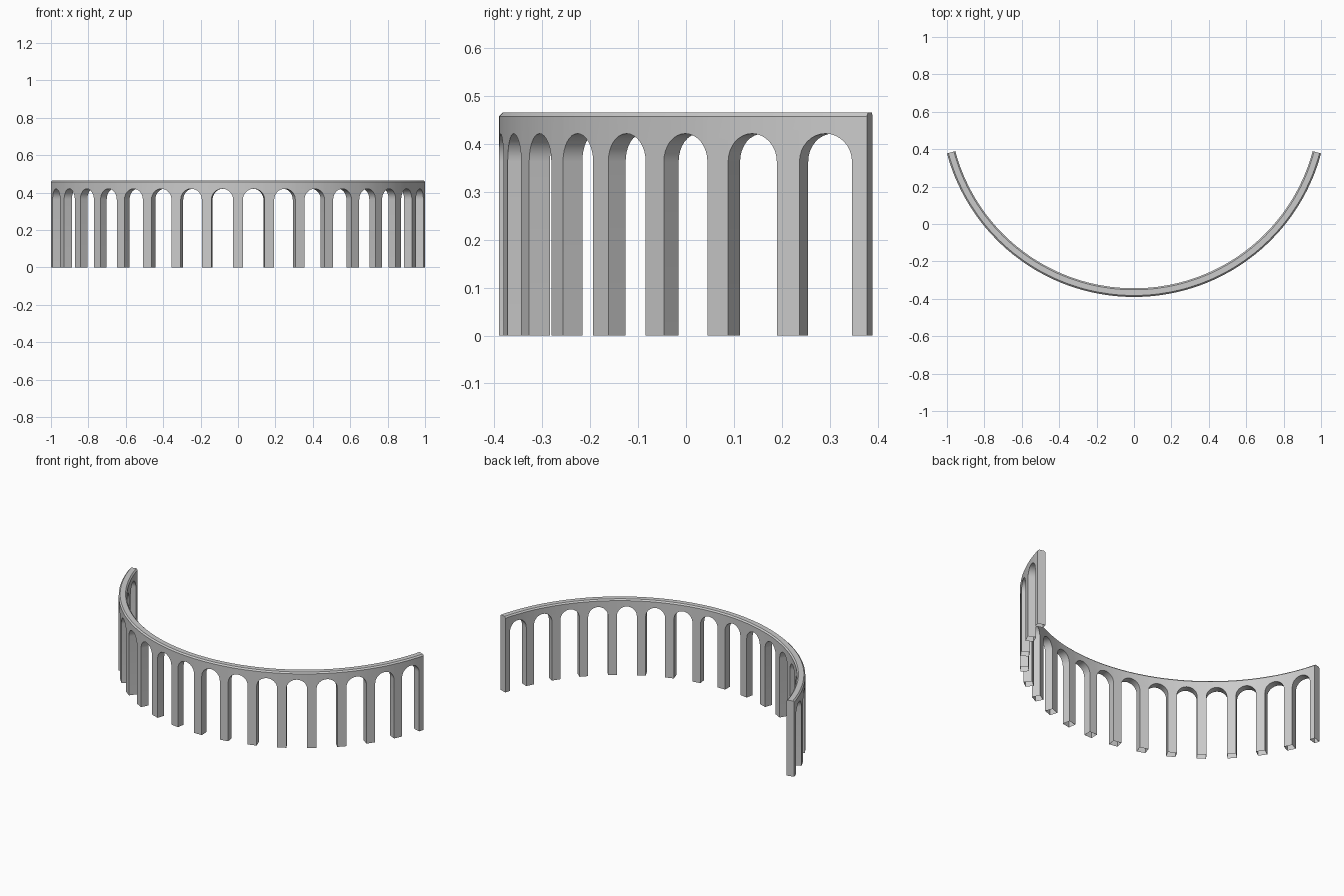
import bpy, bmesh
from math import sin, cos, pi, radians, degrees

if "Cube" in bpy.data.objects:
    bpy.data.objects.remove(bpy.data.objects["Cube"])

R_OUT, R_IN, CY = 1.0353, 0.989, 0.6453     # plan arc
END, STEP, BAYS = 75.0, 9.33, 16            # degrees
HALF_OPEN = 3.225                           # half width of an opening, degrees
TOP, CROWN, CH = 0.465, 0.421, 0.008        # heights and top chamfer
SPRING = CROWN - R_OUT * radians(HALF_OPEN)
SHOULDER = TOP - CH
SEG = 16

bm = bmesh.new()


def pt(r, deg, z):
    t = radians(deg)
    return bm.verts.new((r * sin(t), CY - r * cos(t), z))


def quad(*pts):
    bm.faces.new([pt(*p) for p in pts])


def walls(a, za, b, zb, ztop_a, ztop_b):
    """Outer and inner wall panels between two angles."""
    for r in (R_OUT, R_IN):
        quad((r, a, za), (r, b, zb), (r, b, ztop_b), (r, a, ztop_a))


def coping(a, b):
    """Flat top with chamfered edges."""
    section = [(R_OUT, SHOULDER), (R_OUT - CH, TOP), (R_IN + CH, TOP), (R_IN, SHOULDER)]
    for (r0, z0), (r1, z1) in zip(section, section[1:]):
        quad((r0, a, z0), (r0, b, z0), (r1, b, z1), (r1, a, z1))


def across(a, za, b, zb):
    """Reveal or arch soffit through the wall thickness."""
    quad((R_OUT, a, za), (R_OUT, b, zb), (R_IN, b, zb), (R_IN, a, za))


# Piers (open at the foot)
for i in range(BAYS + 1):
    c = (i - BAYS / 2) * STEP
    hp = STEP / 2 - HALF_OPEN
    a, b = max(c - hp, -END), min(c + hp, END)
    walls(a, 0, b, 0, SPRING, SPRING)
    walls(a, SPRING, b, SPRING, SHOULDER, SHOULDER)
    coping(a, b)
    across(a, 0, a, SPRING)
    across(b, 0, b, SPRING)

# Round arches between the piers
for i in range(BAYS):
    c = (i + 0.5 - BAYS / 2) * STEP
    arch = [(c - HALF_OPEN * cos(pi * k / SEG),
             SPRING + (CROWN - SPRING) * sin(pi * k / SEG)) for k in range(SEG + 1)]
    for (a, za), (b, zb) in zip(arch, arch[1:]):
        walls(a, za, b, zb, SHOULDER, SHOULDER)
        coping(a, b)
        across(a, za, b, zb)

# End walls above the springing line
for e in (-END, END):
    quad((R_OUT, e, SPRING), (R_OUT, e, SHOULDER), (R_IN, e, SHOULDER), (R_IN, e, SPRING))
    quad((R_OUT, e, SHOULDER), (R_OUT - CH, e, TOP), (R_IN + CH, e, TOP), (R_IN, e, SHOULDER))

bmesh.ops.remove_doubles(bm, verts=bm.verts[:], dist=0.0001)
bmesh.ops.recalc_face_normals(bm, faces=bm.faces[:])
mesh = bpy.data.meshes.new("curved_arcade")
bm.to_mesh(mesh)
bm.free()
obj = bpy.data.objects.new("curved_arcade", mesh)
bpy.context.collection.objects.link(obj)
bpy.context.view_layer.objects.active = obj
obj.select_set(True)
bpy.ops.object.shade_smooth_by_angle(angle=radians(30))
